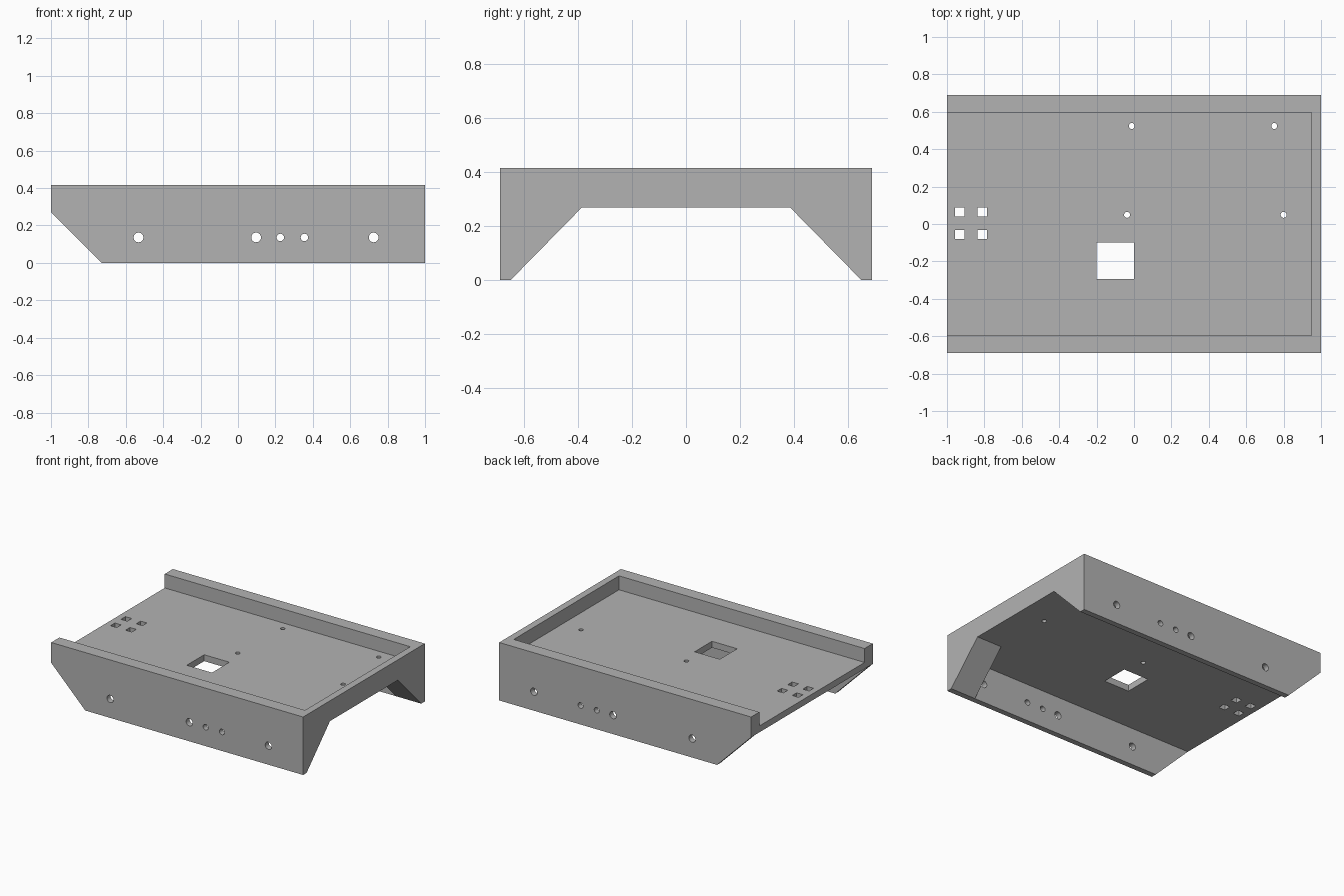
import bpy, bmesh
from mathutils import Vector

if "Cube" in bpy.data.objects:
    bpy.data.objects.remove(bpy.data.objects["Cube"])

HALF_Y, HEIGHT = 0.69, 0.416
FLOOR_BOTTOM, FLOOR_TOP = 0.27, 0.316

grey = bpy.data.materials.new("plain grey")
grey.use_nodes = True
grey.diffuse_color = (0.45, 0.45, 0.45, 1)
grey.node_tree.nodes["Principled BSDF"].inputs["Base Color"].default_value = grey.diffuse_color


def prism(name, outline, direction):
    """Extrude a closed outline of 3D points along a direction."""
    bm = bmesh.new()
    face = bm.faces.new([bm.verts.new(p) for p in outline])
    extruded = bmesh.ops.extrude_face_region(bm, geom=[face])["geom"]
    moved = [g for g in extruded if isinstance(g, bmesh.types.BMVert)]
    bmesh.ops.translate(bm, verts=moved, vec=Vector(direction))
    bmesh.ops.recalc_face_normals(bm, faces=bm.faces[:])
    mesh = bpy.data.meshes.new(name)
    bm.to_mesh(mesh)
    bm.free()
    mesh.materials.append(grey)
    obj = bpy.data.objects.new(name, mesh)
    bpy.context.collection.objects.link(obj)
    return obj


def box(name, x0, x1, y0, y1, z0, z1):
    return prism(name, [(x0, y0, z0), (x1, y0, z0), (x1, y1, z0), (x0, y1, z0)], (0, 0, z1 - z0))


def drill(radius, length, location, rotation=(0, 0, 0)):
    bpy.ops.mesh.primitive_cylinder_add(vertices=24, radius=radius, depth=length,
                                        location=location, rotation=rotation)
    tool = bpy.context.object
    tool.data.materials.append(grey)
    return tool


def cut(target, tool):
    tool.hide_render = True
    mod = target.modifiers.new("cut", 'BOOLEAN')
    mod.operation, mod.solver, mod.object = 'DIFFERENCE', 'EXACT', tool
    bpy.context.view_layer.objects.active = target
    bpy.ops.object.modifier_apply(modifier=mod.name)
    bpy.data.objects.remove(tool)


# Solid block
tray = box("tray", -1, 1, -HALF_Y, HALF_Y, 0, HEIGHT)

# Upper pocket, open at the right end
cut(tray, box("pocket", -1.2, 0.95, -0.597, 0.597, FLOOR_TOP, 0.6))

# Hollow underside between thin side walls
cut(tray, box("hollow", -1.2, 0.8, -0.65, 0.65, -0.2, FLOOR_BOTTOM))

# Sloped opening that leaves corner gussets at the left end
cut(tray, prism("end_opening", [(0.7, -0.65, 0), (0.7, -0.65, -0.2), (0.7, 0.65, -0.2),
                                (0.7, 0.65, 0), (0.7, 0.385, FLOOR_BOTTOM),
                                (0.7, -0.385, FLOOR_BOTTOM)], (0.6, 0, 0)))

# Sloped lower corner of both side walls
cut(tray, prism("corner_slope", [(-1.2, -1, 0.47), (-0.53, -1, -0.2), (-1.2, -1, -0.2)], (0, 2, 0)))

# Square window and four small slots in the floor
cut(tray, box("window", -0.2, 0, -0.295, -0.098, 0.1, 0.5))
for x in (-0.931, -0.811):
    for y in (-0.056, 0.064):
        cut(tray, box("slot", x - 0.025, x + 0.025, y - 0.025, y + 0.025, 0.1, 0.5))

# Screw holes in the floor
for x, y in ((-0.012, 0.524), (0.75, 0.524), (-0.037, 0.049), (0.8, 0.049)):
    cut(tray, drill(0.016, 0.3, (x, y, 0.3)))

# Round holes through both side walls
for x, r in ((-0.532, 0.026), (0.097, 0.026), (0.226, 0.02), (0.355, 0.02), (0.725, 0.026)):
    cut(tray, drill(r, 2, (x, 0, 0.136), (1.5708, 0, 0)))

# Crisp flat faces, smooth hole walls
bpy.ops.object.select_all(action='DESELECT')
tray.select_set(True)
bpy.context.view_layer.objects.active = tray
bpy.ops.object.shade_smooth_by_angle()
